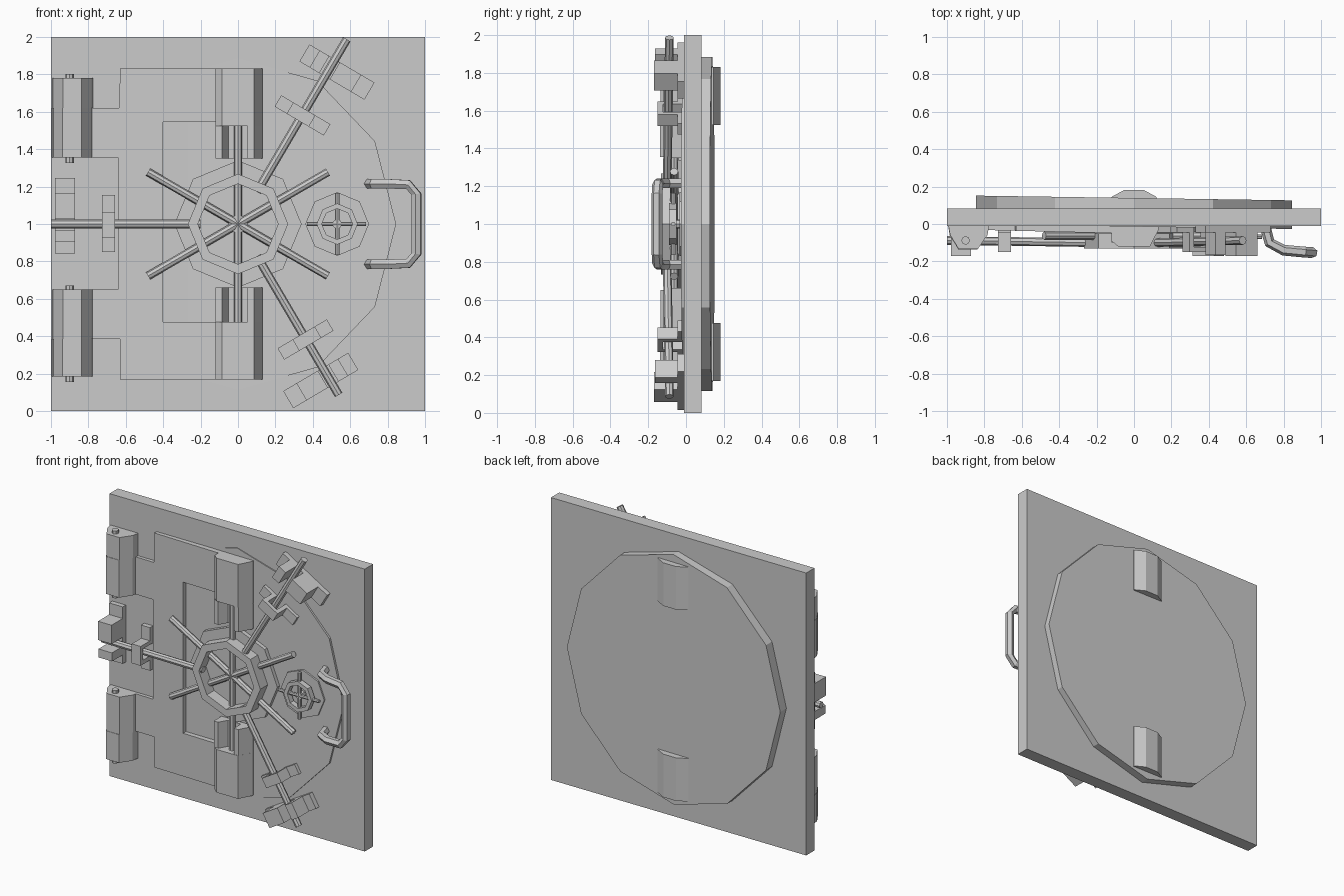
import bpy, bmesh
from math import sin, cos, pi, radians
from mathutils import Vector, Matrix

if "Cube" in bpy.data.objects:
    bpy.data.objects.remove(bpy.data.objects["Cube"])


def finish(bm, name):
    bmesh.ops.recalc_face_normals(bm, faces=bm.faces)
    me = bpy.data.meshes.new(name)
    bm.to_mesh(me)
    bm.free()
    ob = bpy.data.objects.new(name, me)
    bpy.context.collection.objects.link(ob)
    return ob


def prism(name, pts, lo, hi, axis='y', slope=0.0):
    """Extrude an (x,z) outline along y, or an (x,y) outline along z; slope tilts y with x."""
    bm = bmesh.new()
    def put(p, h):
        x, y, z = (p[0], h, p[1]) if axis == 'y' else (p[0], p[1], h)
        return bm.verts.new((x, y + slope * x, z))
    a = [put(p, lo) for p in pts]
    b = [put(p, hi) for p in pts]
    bm.faces.new(a)
    bm.faces.new(b[::-1])
    for i in range(len(pts)):
        j = (i + 1) % len(pts)
        bm.faces.new((a[i], b[i], b[j], a[j]))
    return finish(bm, name)


def ngon(n, rx, rz, cx=0, cz=1):
    return [(cx + rx * cos(2 * pi * i / n), cz + rz * sin(2 * pi * i / n)) for i in range(n)]


def ring(name, n, ro, ri, y0, y1, cx=0, cz=1):
    bm = bmesh.new()
    loops = [[bm.verts.new((x, y, z)) for x, z in ngon(n, r, r, cx, cz)]
             for r, y in ((ro, y1), (ro, y0), (ri, y0), (ri, y1))]
    for k in range(4):
        p, q = loops[k], loops[(k + 1) % 4]
        for i in range(n):
            j = (i + 1) % n
            bm.faces.new((p[i], p[j], q[j], q[i]))
    return finish(bm, name)


def rod(name, p, q, r=0.021, n=8):
    p, q = Vector(p), Vector(q)
    bm = bmesh.new()
    m = Matrix.Translation((p + q) / 2) @ (q - p).to_track_quat('Z', 'Y').to_matrix().to_4x4()
    bmesh.ops.create_cone(bm, cap_ends=True, segments=n, radius1=r, radius2=r,
                          depth=(q - p).length, matrix=m)
    return finish(bm, name)


def polar_box(name, ang, r0, r1, t0, t1, y0, y1):
    """Box set out by radius and clockwise offset from a locking rod."""
    a = radians(ang)
    pts = [(r * cos(a) + t * sin(a), 1 + r * sin(a) - t * cos(a))
           for r, t in ((r0, t0), (r1, t0), (r1, t1), (r0, t1))]
    return prism(name, pts, y0, y1)


# wall slab and the round door set through it
prism("wall_slab", [(-1, 0), (1, 0), (1, 2), (-1, 2)], -0.01, 0.083)
prism("door_disc", ngon(12, 0.845, 0.885), -0.014, 0.139, slope=-0.015)

# C-shaped hinge plate with two arms to the wall hinges
plate = [(-0.1, 1.83), (-0.63, 1.83), (-0.635, 1.62), (-0.8, 1.62), (-0.8, 1.355),
         (-0.64, 1.355), (-0.64, 0.65), (-0.8, 0.65), (-0.8, 0.385), (-0.63, 0.385),
         (-0.63, 0.17), (-0.1, 0.17), (-0.1, 0.475), (-0.4, 0.475), (-0.4, 1.545), (-0.1, 1.545)]
prism("hinge_plate", plate, -0.052, -0.005, slope=-0.025)

# wall hinges on the left, each of two leaves on a pin
leaf = [(-0.995, 0), (-0.985, -0.06), (-0.938, -0.137), (-0.837, -0.137), (-0.785, -0.06), (-0.775, 0)]
for side, z0, zm, z1 in (("upper", 1.355, 1.62, 1.78), ("lower", 0.185, 0.385, 0.65)):
    prism(side + "_hinge_leaf_a", leaf, z0, zm, 'z')
    prism(side + "_hinge_leaf_b", [(x + 0.002, y * 0.98) for x, y in leaf], zm, z1, 'z')
    rod(side + "_hinge_pin", (-0.9, -0.088, z0 - 0.03), (-0.9, -0.088, z1 + 0.022), 0.023)

# central pivots that run through the door, forked toward the wheel
barrel = [(-0.12, -0.02), (-0.12, -0.09), (-0.085, -0.12), (0.085, -0.12), (0.132, -0.03),
          (0.12, 0.145), (0.05, 0.183), (-0.05, 0.183), (-0.12, 0.145)]
left_fork = [(-0.12, 0), (-0.12, -0.1), (-0.085, -0.1), (-0.05, -0.04), (-0.05, 0)]
right_fork = [(0.05, 0), (0.05, -0.118), (0.085, -0.118), (0.132, -0.03), (0.132, 0)]
for side, z0, z1, f0, f1 in (("upper", 1.525, 1.83, 1.35, 1.525), ("lower", 0.17, 0.475, 0.475, 0.66)):
    prism(side + "_pivot", barrel, z0, z1, 'z')
    prism(side + "_pivot_fork_left", left_fork, f0, f1, 'z')
    prism(side + "_pivot_fork_right", right_fork, f0, f1, 'z')
    prism(side + "_pivot_tongue", [(-0.05, 0), (-0.05, -0.04), (0.05, -0.04), (0.05, 0)], f0, f1, 'z')

# main wheel: backing plate, rim and six spokes
prism("wheel_backplate", ngon(8, 0.34, 0.34), -0.045, 0)
prism("wheel_hub", ngon(8, 0.05, 0.05), -0.075, -0.03)
ring("wheel_rim", 8, 0.268, 0.215, -0.132, -0.05)
for i in range(3):
    a = radians(30 + 60 * i)
    d = Vector((cos(a), 0, sin(a))) * 0.555
    c = Vector((0, -0.063, 1))
    rod("wheel_spoke", c - d, c + d, 0.022)

# three locking rods with guides and wall catches
for ang, end, guide, catch in ((180, 1.0, 0.693, 0.925), (59.5, 1.145, 0.675, 0.968), (-59.5, 1.06, 0.715, 0.945)):
    a = radians(ang)
    at = lambda r, y: (r * cos(a), y, 1 + r * sin(a))
    rod("locking_rod", at(0.2, -0.1), at(end, -0.088), 0.023)
    g0, g1 = guide - 0.035, guide + 0.035
    polar_box("guide_foot", ang, g0, g1, -0.15, -0.045, -0.045, 0)
    polar_box("guide_foot", ang, g0, g1, 0.035, 0.155, -0.045, 0)
    polar_box("guide_leg", ang, g0, g1, -0.075, -0.045, -0.15, -0.03)
    polar_box("guide_leg", ang, g0, g1, 0.035, 0.062, -0.15, -0.03)
    polar_box("guide_bridge", ang, g0, g1, -0.045, 0.035, -0.15, -0.122)
    c0, c1 = catch - 0.053, catch + 0.053
    polar_box("catch_base", ang, c0, c1, -0.158, 0.245, -0.045, 0)
    polar_box("catch_block", ang, c0, c1, 0.03, 0.163, -0.17, -0.04)
    polar_box("catch_wall", ang, c0, c1, -0.095, -0.035, -0.165, -0.04)

# small dial wheel on the right
prism("dial_plate", ngon(8, 0.17, 0.17, 0.53), -0.035, 0)
ring("dial_rim", 8, 0.11, 0.082, -0.09, -0.05, 0.53)
rod("dial_shaft", (0.53, 0, 1), (0.53, -0.075, 1), 0.025)
rod("dial_spoke", (0.37, -0.068, 1), (0.685, -0.068, 1), 0.012)
rod("dial_spoke", (0.53, -0.068, 0.835), (0.53, -0.068, 1.165), 0.012)

# pull handle swept along a bent path
half = [(0.7, -0.01, 0.215), (0.725, -0.1, 0.215), (0.8, -0.14, 0.215), (0.91, -0.15, 0.21), (0.953, -0.153, 0.16)]
path = half + [(x, y, -z) for x, y, z in half[::-1]]
bm = bmesh.new()
pts = [Vector((x, y, 1 + z)) for x, y, z in path]
loops = []
for i, p in enumerate(pts):
    d = (pts[min(i + 1, len(pts) - 1)] - pts[max(i - 1, 0)]).normalized()
    side = Vector((0.17, 0.985, 0))
    u = (side - d * side.dot(d)).normalized() if abs(d.z) > 0.2 else d.cross(Vector((0, 0, 1))).normalized()
    if u.y < 0:
        u = -u
    v = d.cross(u)
    loops.append([bm.verts.new(p + 0.029 * (u * cos(k * pi / 3) + v * sin(k * pi / 3))) for k in range(6)])
for p, q in zip(loops, loops[1:]):
    # join each loop to the next at the closest matching corner
    s = min(range(6), key=lambda o: sum((p[k].co - q[(k + o) % 6].co).length for k in range(6)))
    for k in range(6):
        bm.faces.new((p[k], p[(k + 1) % 6], q[(k + 1 + s) % 6], q[(k + s) % 6]))
bm.faces.new(loops[0])
bm.faces.new(loops[-1])
finish(bm, "pull_handle")
